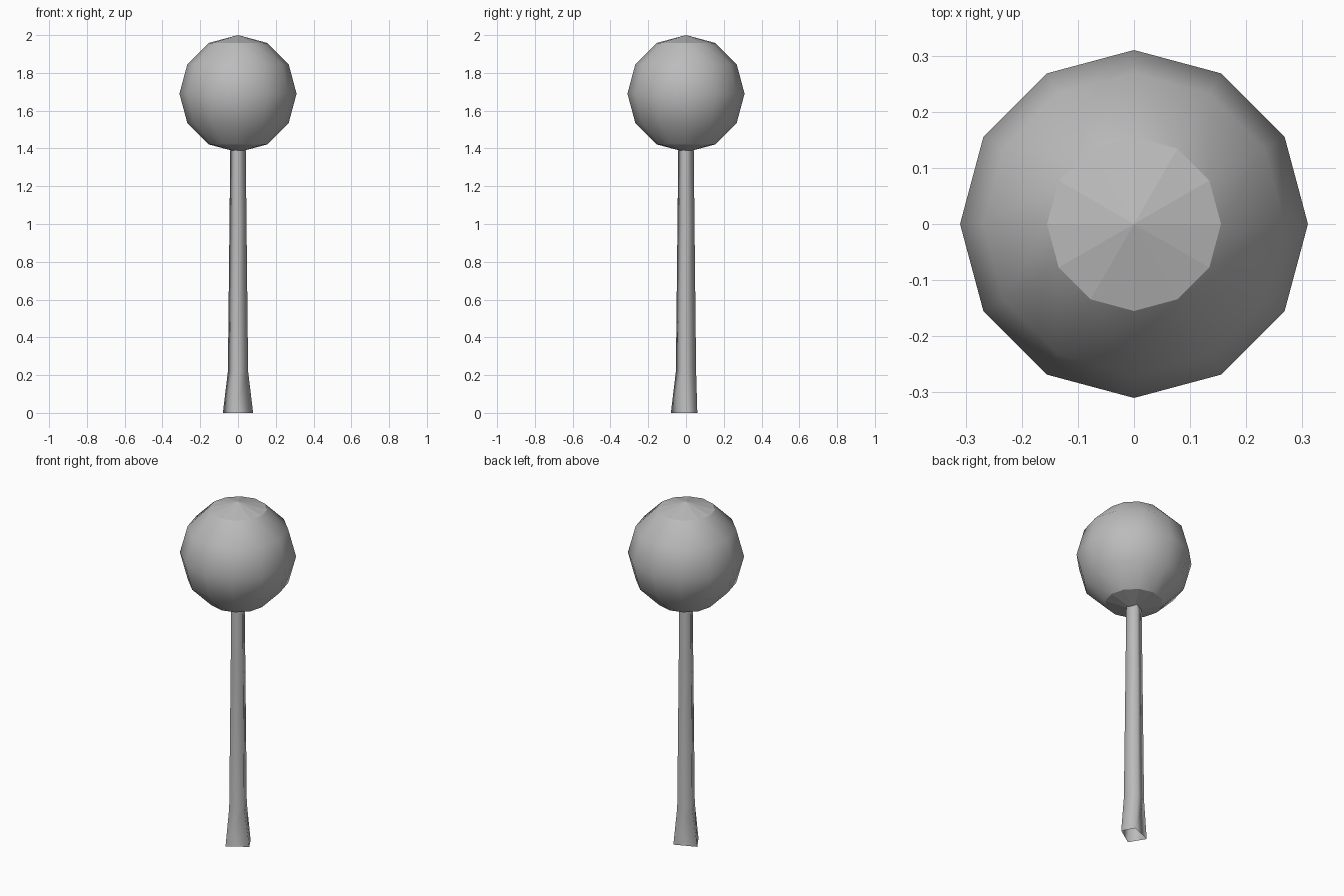
import bpy, bmesh
from math import cos, sin, radians

cube = bpy.data.objects.get("Cube")
if cube:
    bpy.data.objects.remove(cube, do_unlink=True)

# Single plain grey
grey = bpy.data.materials.new("plain grey")
grey.use_nodes = True
color = (0.5, 0.5, 0.5, 1)
grey.diffuse_color = color
grey.node_tree.nodes["Principled BSDF"].inputs["Base Color"].default_value = color


def add_object(name, bm):
    bmesh.ops.recalc_face_normals(bm, faces=bm.faces)
    mesh = bpy.data.meshes.new(name)
    bm.to_mesh(mesh)
    bm.free()
    mesh.materials.append(grey)
    obj = bpy.data.objects.new(name, mesh)
    bpy.context.collection.objects.link(obj)
    return obj


# Crown: low-poly ball, smooth sides with faceted caps
RADIUS = 0.31
bm = bmesh.new()
bmesh.ops.create_uvsphere(bm, u_segments=12, v_segments=6, radius=RADIUS)
for face in bm.faces:
    face.smooth = len(face.verts) == 4
for edge in bm.edges:
    if all(abs(v.co.z) > RADIUS * 0.8 for v in edge.verts):
        edge.smooth = False
crown = add_object("crown", bm)
crown.location.z = 2 - RADIUS


# Trunk: open four-sided tube, flared at an uneven foot
def square_ring(radius, z):
    angles = [radians(90 * i - 20) for i in range(4)]
    return [(radius * cos(a), radius * sin(a), z) for a in angles]


foot = [(0.08, -0.01, 0), (0.04, 0.06, 0), (-0.08, 0.01, 0), (-0.025, -0.08, 0)]
rings = [foot] + [square_ring(r, z) for r, z in
                  ((0.057, 0.22), (0.048, 1.0), (0.043, 1.45), (0.04, 1.6))]
bm = bmesh.new()
loops = [[bm.verts.new(p) for p in ring] for ring in rings]
for low, high in zip(loops, loops[1:]):
    for i in range(4):
        j = (i + 1) % 4
        face = bm.faces.new((low[i], low[j], high[j], high[i]))
        face.smooth = True
add_object("trunk", bm)
